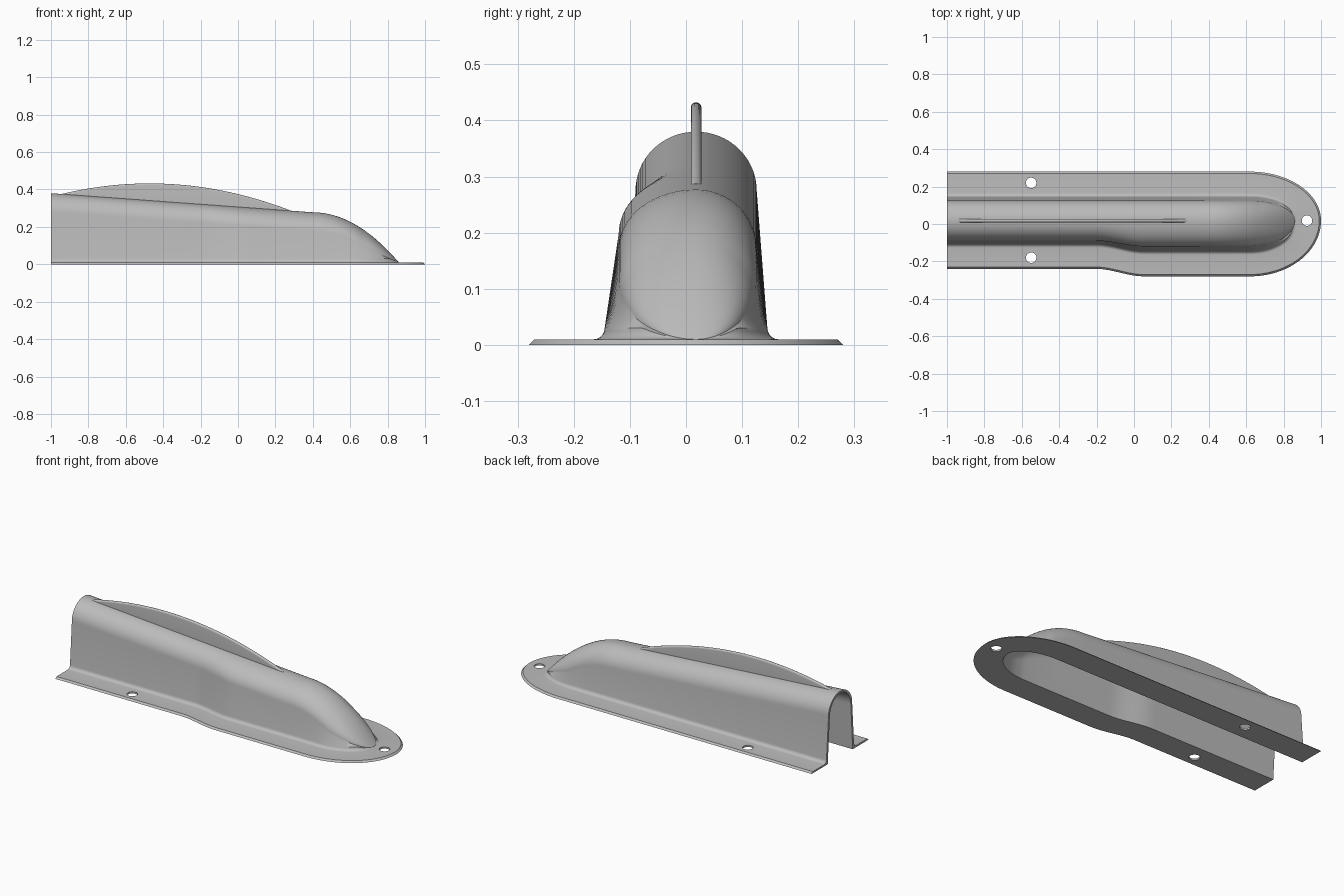
import bpy, bmesh, math

cube = bpy.data.objects.get("Cube")
if cube:
    bpy.data.objects.remove(cube)

grey = bpy.data.materials.new("plain grey")
grey.use_nodes = True
COLOUR = (0.5, 0.5, 0.5, 1)
grey.diffuse_color = COLOUR
grey.node_tree.nodes["Principled BSDF"].inputs["Base Color"].default_value = COLOUR

MID = 0.018        # y of the ridge line
NOSE = 0.62        # x where the rounded nose begins
PLATE = 0.01       # flange thickness
WALL = 0.012       # hood wall thickness


def ridge(x):
    """Height of the hood along its length."""
    if x < 0.4:
        return 0.38 - 0.102 * (x + 1) / 1.4
    return 0.278 - 0.268 * ((x - 0.4) / 0.46) ** 2


def bulge(x):
    """How far the -y wall has swung outwards, 0 to 1."""
    t = min(1, max(0, (x + 0.2) / 0.25))
    return t * t * (3 - 2 * t)


def sweep(name, sections, cap_end):
    """Skin closed sections of equal length into one object."""
    bm = bmesh.new()
    rows = [[bm.verts.new(p) for p in s] for s in sections]
    n = len(rows[0])
    for a, b in zip(rows, rows[1:]):
        for i in range(n):
            j = (i + 1) % n
            bm.faces.new((a[i], a[j], b[j], b[i]))
    bm.faces.new(rows[0][::-1])
    if cap_end:
        bm.faces.new(rows[-1])
    bmesh.ops.remove_doubles(bm, verts=bm.verts, dist=1e-5)
    bmesh.ops.dissolve_degenerate(bm, edges=bm.edges, dist=1e-5)
    bmesh.ops.recalc_face_normals(bm, faces=bm.faces)
    mesh = bpy.data.meshes.new(name)
    bm.to_mesh(mesh)
    bm.free()
    mesh.materials.append(grey)
    obj = bpy.data.objects.new(name, mesh)
    bpy.context.collection.objects.link(obj)
    return obj


def smooth(obj, degrees):
    bpy.ops.object.select_all(action='DESELECT')
    obj.select_set(True)
    bpy.context.view_layer.objects.active = obj
    bpy.ops.object.shade_smooth_by_angle(angle=math.radians(degrees))


def hood_section(x0, angle):
    """Closed section: flange edge, foot fillet, arch, then the inner skin."""
    ca, sa = math.cos(angle), math.sin(angle)
    tip = sa < 1e-6
    if tip:
        sa = 0
    b = bulge(x0)

    def point(side, reach, width, z):
        return (x0 + reach * ca, MID + side * width * sa, z)

    def base(side):
        return 0.127 if side > 0 else 0.125 + 0.038 * b

    def rim(side):
        return 0.262 if side > 0 else 0.258 + 0.04 * b

    def foot(side, fz):
        pts = [point(side, 0.38, rim(side), 0),
               point(side, 0.37, rim(side) - 0.01, PLATE)]
        for k in range(6):
            t = k / 5 * math.pi / 2
            d = 0.02 * (1 - math.sin(t))
            pts.append(point(side, 0.24 + d, base(side) + d,
                             PLATE + fz * (1 - math.cos(t))))
        return pts

    def arch(reach, inset, h, floor):
        rise = min(0.105, 0.6 * (h - floor))
        pts = []
        for k in range(33):
            c = math.cos(math.pi * k / 32)
            side = 1 if c >= 0 else -1
            half = (0.108 if side > 0 else 0.108 + 0.03 * b) - inset
            z = h - rise + rise * math.sin(math.pi * k / 32)
            pts.append(point(side, reach, half * abs(c), z))
        return pts

    h = PLATE if tip else ridge(x0 + 0.24 * ca)
    h_in = 0 if tip else max(0.001, ridge(x0 + 0.228 * ca) - WALL)
    fz = min(0.02, 0.4 * (h - PLATE))
    outer = foot(1, fz) + arch(0.24, 0, h, PLATE) + foot(-1, fz)[::-1]
    inner = ([point(1, 0.228, base(1) - WALL, 0)] + arch(0.228, WALL, h_in, 0)
             + [point(-1, 0.228, base(-1) - WALL, 0)])
    return outer + inner[::-1]


# Hood and flange in one skin: straight run, then the rounded nose
stations = [(-1 + 1.62 * i / 60, math.pi / 2) for i in range(60)]
stations += [(NOSE, math.pi / 2 * (1 - i / 32)) for i in range(33)]
hood = sweep("hood_with_flange", [hood_section(*s) for s in stations], False)

# Screw holes through the flange
for hx, hy in ((-0.55, 0.22), (-0.55, -0.18), (0.925, MID)):
    bpy.ops.mesh.primitive_cylinder_add(vertices=40, radius=0.028, depth=0.06,
                                        location=(hx, hy, 0.005))
    cutter = bpy.context.object
    cutter.name = "hole_cutter"
    cutter.hide_render = True
    mod = hood.modifiers.new("screw_hole", 'BOOLEAN')
    mod.operation = 'DIFFERENCE'
    mod.solver = 'EXACT'
    mod.object = cutter
    bpy.context.view_layer.objects.active = hood
    bpy.ops.object.modifier_apply(modifier=mod.name)
    bpy.data.objects.remove(cutter)
smooth(hood, 35)


# Curved fin along the ridge, with a rounded top edge
def fin_section(t):
    x = -0.94 + 1.22 * t
    low = ridge(x) - 0.006
    top = ridge(x) + 0.38 * t * (1 - t) + 0.001
    r = 0.0095
    round_h = min(r, (top - low) * 0.8)
    pts = [(x, MID + r, low)]
    for k in range(13):
        a = math.pi * k / 12
        pts.append((x, MID + r * math.cos(a), top - round_h + round_h * math.sin(a)))
    return pts + [(x, MID - r, low)]


fin = sweep("ridge_fin", [fin_section(i / 48) for i in range(49)], True)
smooth(fin, 40)
